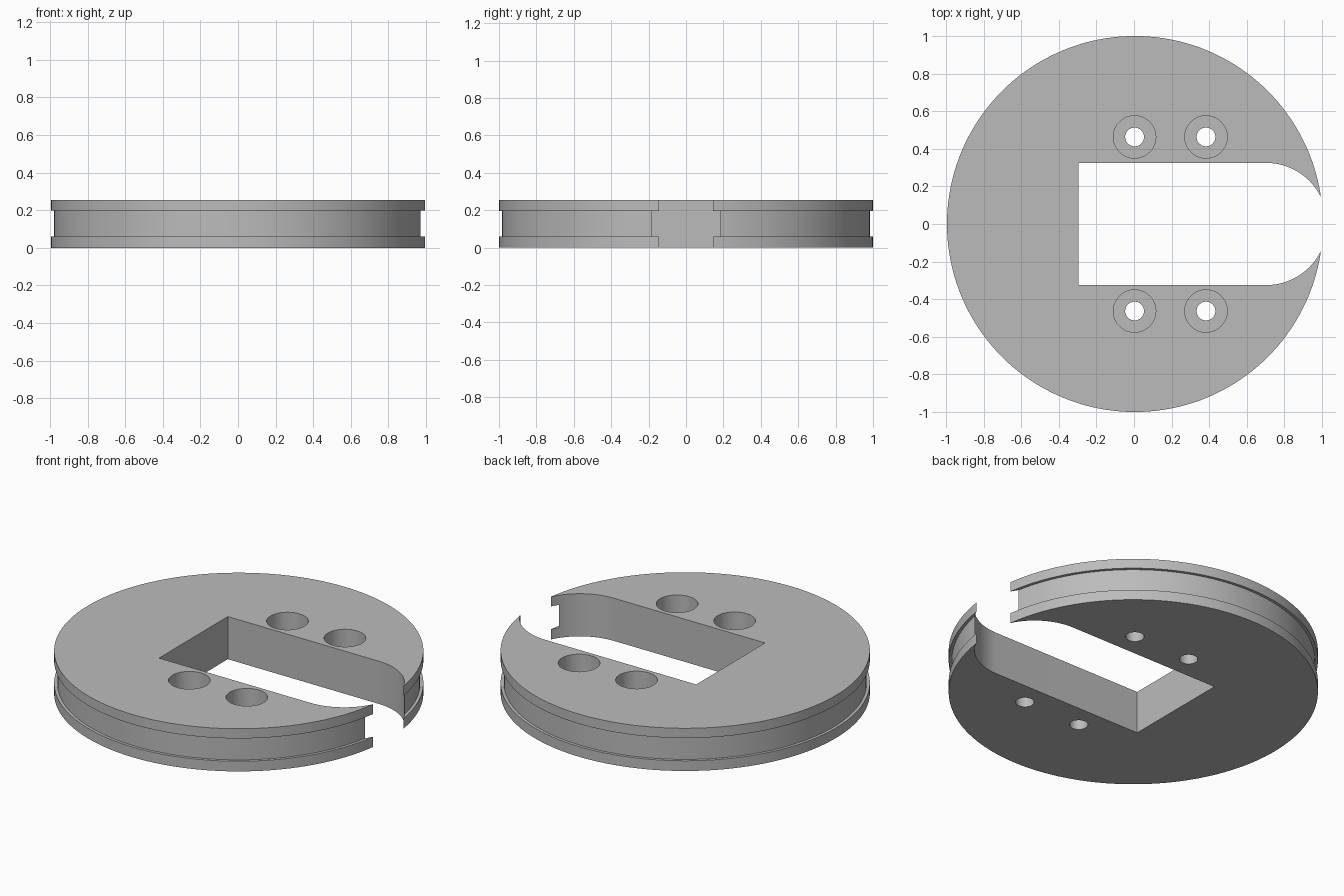
import bpy, bmesh, math

if "Cube" in bpy.data.objects:
    bpy.data.objects.remove(bpy.data.objects["Cube"])

CX = 0.005        # disc axis, slightly right of centre because the slot trims the rim
H = 0.255         # thickness
SEG = 160

grey = bpy.data.materials.new("plain grey")
grey.diffuse_color = (0.5, 0.5, 0.5, 1)
grey.use_nodes = True
grey.node_tree.nodes["Principled BSDF"].inputs["Base Color"].default_value = grey.diffuse_color


def new_object(name, bm):
    bmesh.ops.recalc_face_normals(bm, faces=bm.faces)
    mesh = bpy.data.meshes.new(name)
    bm.to_mesh(mesh)
    bm.free()
    obj = bpy.data.objects.new(name, mesh)
    mesh.materials.append(grey)
    bpy.context.collection.objects.link(obj)
    return obj


def lathe(name, profile, x, y, seg):
    """Closed solid turned from (radius, z) points, capped at both ends."""
    bm = bmesh.new()
    rings = []
    for r, z in profile:
        rings.append([bm.verts.new((x + r * math.cos(2 * math.pi * i / seg),
                                    y + r * math.sin(2 * math.pi * i / seg), z))
                      for i in range(seg)])
    for a, b in zip(rings, rings[1:]):
        for i in range(seg):
            j = (i + 1) % seg
            bm.faces.new((a[i], a[j], b[j], b[i]))
    bm.faces.new(rings[0][::-1])
    bm.faces.new(rings[-1])
    return new_object(name, bm)


def prism(name, outline, z0, z1):
    bm = bmesh.new()
    face = bm.faces.new([bm.verts.new((x, y, z0)) for x, y in outline])
    top = bmesh.ops.extrude_face_region(bm, geom=[face])["geom"]
    bmesh.ops.translate(bm, vec=(0, 0, z1 - z0),
                        verts=[v for v in top if isinstance(v, bmesh.types.BMVert)])
    return new_object(name, bm)


# Disc with a shallow groove around the rim
R, GROOVE = 1.0, 0.983
disc = lathe("grooved_disc", [(R, 0), (R, 0.061), (GROOVE, 0.061), (GROOVE, 0.197),
                              (R, 0.197), (R, H)], CX, 0, SEG)

# Slot with a square inner end and a round outer end that breaks through the rim
W, ARC_X = 0.325, 0.703
outline = [(-0.295, W), (-0.295, -W)]
outline += [(ARC_X + W * math.cos(a), W * math.sin(a))
            for a in (math.pi * (i / 48 - 0.5) for i in range(49))]
cutters = [prism("slot_cutter", outline, -0.1, H + 0.1)]

# Four counterbored screw holes
for x in (0.003, 0.383):
    for y in (-0.463, 0.463):
        cutters.append(lathe("screw_hole_cutter",
                             [(0.05, -0.1), (0.05, 0.095), (0.113, 0.095), (0.113, H + 0.1)],
                             x, y, 48))

bpy.context.view_layer.objects.active = disc
for cutter in cutters:
    mod = disc.modifiers.new("cut", 'BOOLEAN')
    mod.operation = 'DIFFERENCE'
    mod.solver = 'EXACT'
    mod.object = cutter
    bpy.ops.object.modifier_apply(modifier=mod.name)
    bpy.data.objects.remove(cutter)

# Smooth curved walls, sharp rims
bpy.ops.object.select_all(action='DESELECT')
disc.select_set(True)
bpy.ops.object.shade_smooth_by_angle(angle=math.radians(30))
